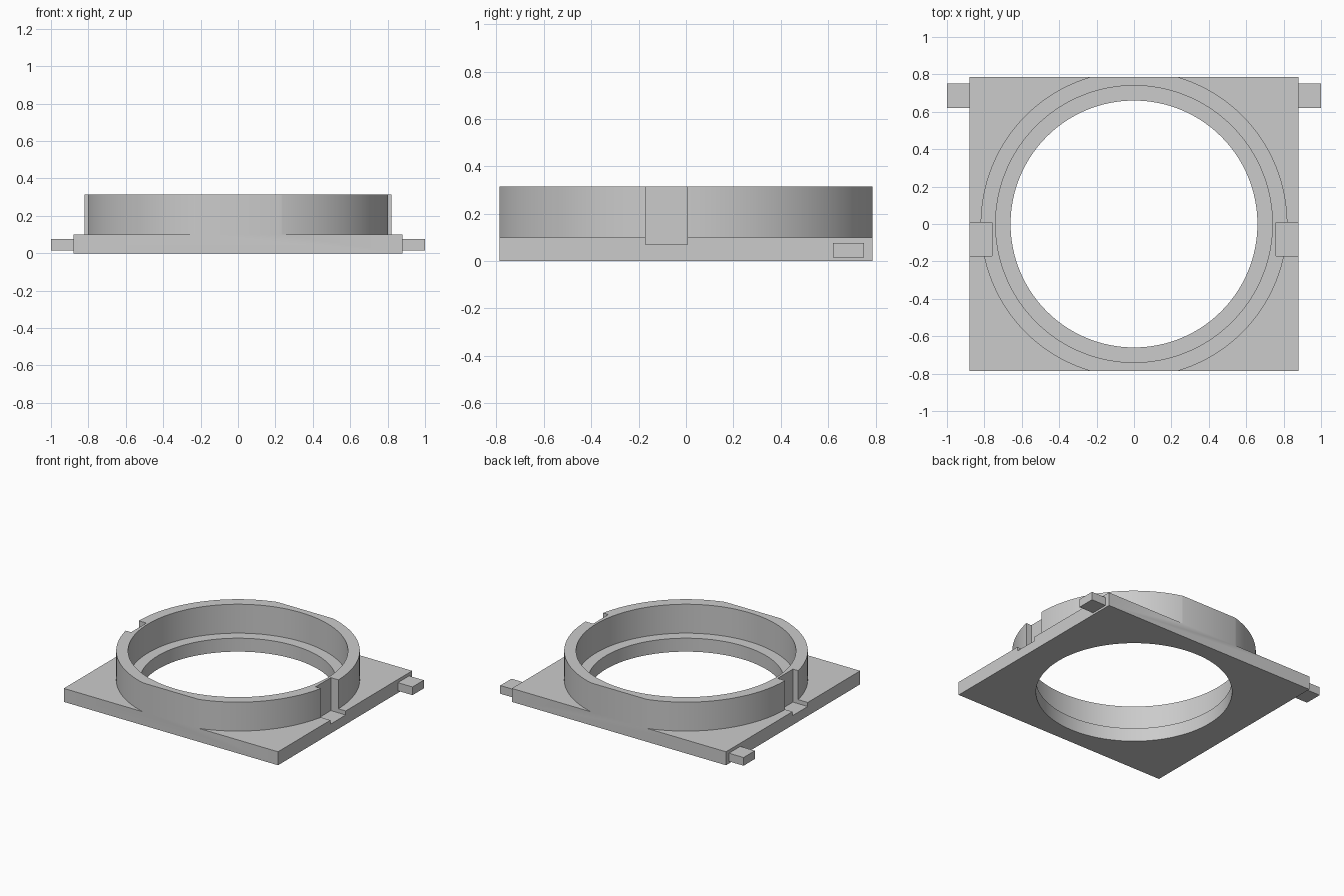
import bpy
import math

cube = bpy.data.objects.get("Cube")
if cube:
    bpy.data.objects.remove(cube, do_unlink=True)

HALF_X, HALF_Y = 0.88, 0.787
PLATE_TOP, RIM_TOP = 0.1, 0.315

grey = bpy.data.materials.new("plain grey")
grey.use_nodes = True
grey.diffuse_color = (0.6, 0.6, 0.6, 1)
grey.node_tree.nodes["Principled BSDF"].inputs["Base Color"].default_value = (0.6, 0.6, 0.6, 1)


def box(name, low, high):
    centre = [(a + b) / 2 for a, b in zip(low, high)]
    bpy.ops.mesh.primitive_cube_add(size=1, location=centre)
    ob = bpy.context.object
    ob.name = name
    ob.scale = [b - a for a, b in zip(low, high)]
    bpy.ops.object.transform_apply(location=True, rotation=False, scale=True)
    ob.data.materials.append(grey)
    return ob


def disc(name, radius, low, high):
    bpy.ops.mesh.primitive_cylinder_add(vertices=128, radius=radius, depth=high - low,
                                        location=(0, 0, (low + high) / 2))
    ob = bpy.context.object
    ob.name = name
    ob.data.materials.append(grey)
    return ob


def carve(target, cutter):
    mod = target.modifiers.new("cut", 'BOOLEAN')
    mod.operation = 'DIFFERENCE'
    mod.solver = 'EXACT'
    mod.object = cutter
    bpy.ops.object.select_all(action='DESELECT')
    target.select_set(True)
    bpy.context.view_layer.objects.active = target
    bpy.ops.object.modifier_apply(modifier=mod.name)
    bpy.data.objects.remove(cutter, do_unlink=True)


# Square plate with a raised round collar, trimmed flush at front and back
body = box("plate_and_collar", (-HALF_X, -HALF_Y, 0), (HALF_X, HALF_Y, RIM_TOP))
surround = box("surround_cutter", (-1.2, -1.2, PLATE_TOP), (1.2, 1.2, 0.6))
carve(surround, disc("collar_core", 0.82, -0.1, 0.8))
carve(body, surround)

# Stepped bore leaving a narrow inner ledge
carve(body, disc("seat_cutter", 0.74, PLATE_TOP, 0.6))
carve(body, disc("bore_cutter", 0.66, -0.2, 0.5))

# Slot on each side of the collar
for side in (-1, 1):
    xs = sorted((side * 0.758, side * 1.1))
    carve(body, box("slot_cutter", (xs[0], -0.172, 0.07), (xs[1], 0.007, 0.6)))

bpy.ops.object.select_all(action='DESELECT')
body.select_set(True)
bpy.context.view_layer.objects.active = body
bpy.ops.object.shade_smooth_by_angle(angle=math.radians(20))

# Hinge pegs near the back corners
for side, name in ((1, "left_peg"), (-1, "right_peg")):
    xs = sorted((side * HALF_X, side * 1.0))
    box(name, (xs[0], 0.62, 0.015), (xs[1], 0.752, 0.076))
